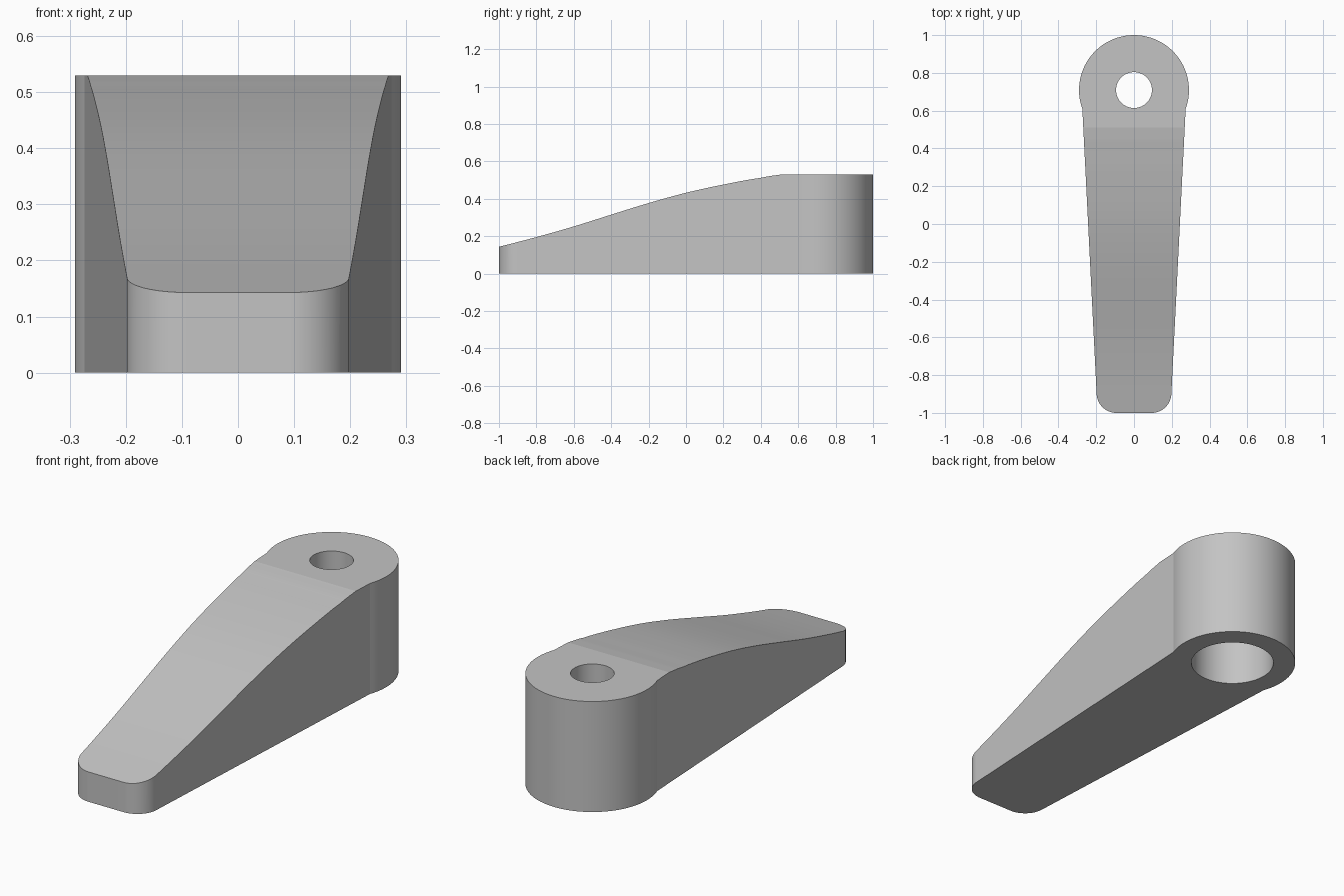
import bpy
import bmesh
from math import sin, cos, pi, radians

cube = bpy.data.objects.get("Cube")
if cube:
    bpy.data.objects.remove(cube, do_unlink=True)

HUB_Y, HUB_R, HEIGHT = 0.709, 0.291, 0.53

grey = bpy.data.materials.new("plain grey")
grey.use_nodes = True
grey.diffuse_color = (0.55, 0.55, 0.55, 1)
grey.node_tree.nodes["Principled BSDF"].inputs["Base Color"].default_value = grey.diffuse_color


def prism(name, points, offset):
    """Extrude a closed outline of 3D points along an offset."""
    bm = bmesh.new()
    face = bm.faces.new([bm.verts.new(p) for p in points])
    new = bmesh.ops.extrude_face_region(bm, geom=[face])["geom"]
    bmesh.ops.translate(bm, vec=offset, verts=[v for v in new if isinstance(v, bmesh.types.BMVert)])
    bmesh.ops.recalc_face_normals(bm, faces=bm.faces)
    mesh = bpy.data.meshes.new(name)
    bm.to_mesh(mesh)
    bm.free()
    mesh.materials.append(grey)
    obj = bpy.data.objects.new(name, mesh)
    bpy.context.collection.objects.link(obj)
    return obj


def arc(cx, cy, r, start, end, n):
    angles = [radians(start + (end - start) * i / n) for i in range(n + 1)]
    return [(cx + r * cos(a), cy + r * sin(a)) for a in angles]


def cut(target, cutter, operation):
    mod = target.modifiers.new(cutter.name, 'BOOLEAN')
    mod.operation, mod.solver, mod.object = operation, 'EXACT', cutter
    bpy.context.view_layer.objects.active = target
    bpy.ops.object.modifier_apply(modifier=mod.name)
    bpy.data.objects.remove(cutter, do_unlink=True)


def smooth_curve(pts, steps):
    """Catmull-Rom interpolation of the heights over evenly spaced points."""
    out = []
    for i in range(len(pts) - 1):
        h1, h2 = pts[i][1], pts[i + 1][1]
        h0 = pts[i - 1][1] if i else 2 * h1 - h2
        h3 = pts[i + 2][1] if i + 2 < len(pts) else 2 * h2 - h1
        for k in range(steps):
            t = k / steps
            y = pts[i][0] + (pts[i + 1][0] - pts[i][0]) * t
            z = h1 + 0.5 * t * (h2 - h0 + t * (2 * h0 - 5 * h1 + 4 * h2 - h3
                                               + t * (3 * (h1 - h2) + h3 - h0)))
            out.append((y, z))
    return out + [pts[-1]]


# Tapered arm outline with rounded tip and round hub
half = arc(0.093, -0.895, 0.105, -90, 0, 20) + arc(0, HUB_Y, HUB_R, -20, 90, 36)
outline = half + [(-x, y) for x, y in reversed(half[:-1])]
lever = prism("lever_arm", [(x, y, 0) for x, y in outline], (0, 0, 0.7))

# Sloping top profile
slope = smooth_curve([(-1, 0.143), (-0.8, 0.195), (-0.6, 0.252), (-0.4, 0.315), (-0.2, 0.377),
                      (0, 0.432), (0.2, 0.476), (0.4, 0.512), (0.51, HEIGHT)], 4)
side = [(-1.2, -0.2), (-1.2, 0.09)] + slope + [(1.2, HEIGHT), (1.2, -0.2)]
cut(lever, prism("top_profile", [(-0.5, y, z) for y, z in side], (1, 0, 0)), 'INTERSECT')

# Through hole, and wider socket from below
for name, radius, depth in (("through_hole", 0.095, 0.9), ("socket", 0.19, 0.45)):
    ring = arc(0, HUB_Y, radius, 0, 360, 96)[:-1]
    cut(lever, prism(name, [(x, y, -0.1) for x, y in ring], (0, 0, depth)), 'DIFFERENCE')

bpy.ops.object.select_all(action='DESELECT')
lever.select_set(True)
bpy.context.view_layer.objects.active = lever
bpy.ops.object.shade_smooth_by_angle(angle=radians(6))
